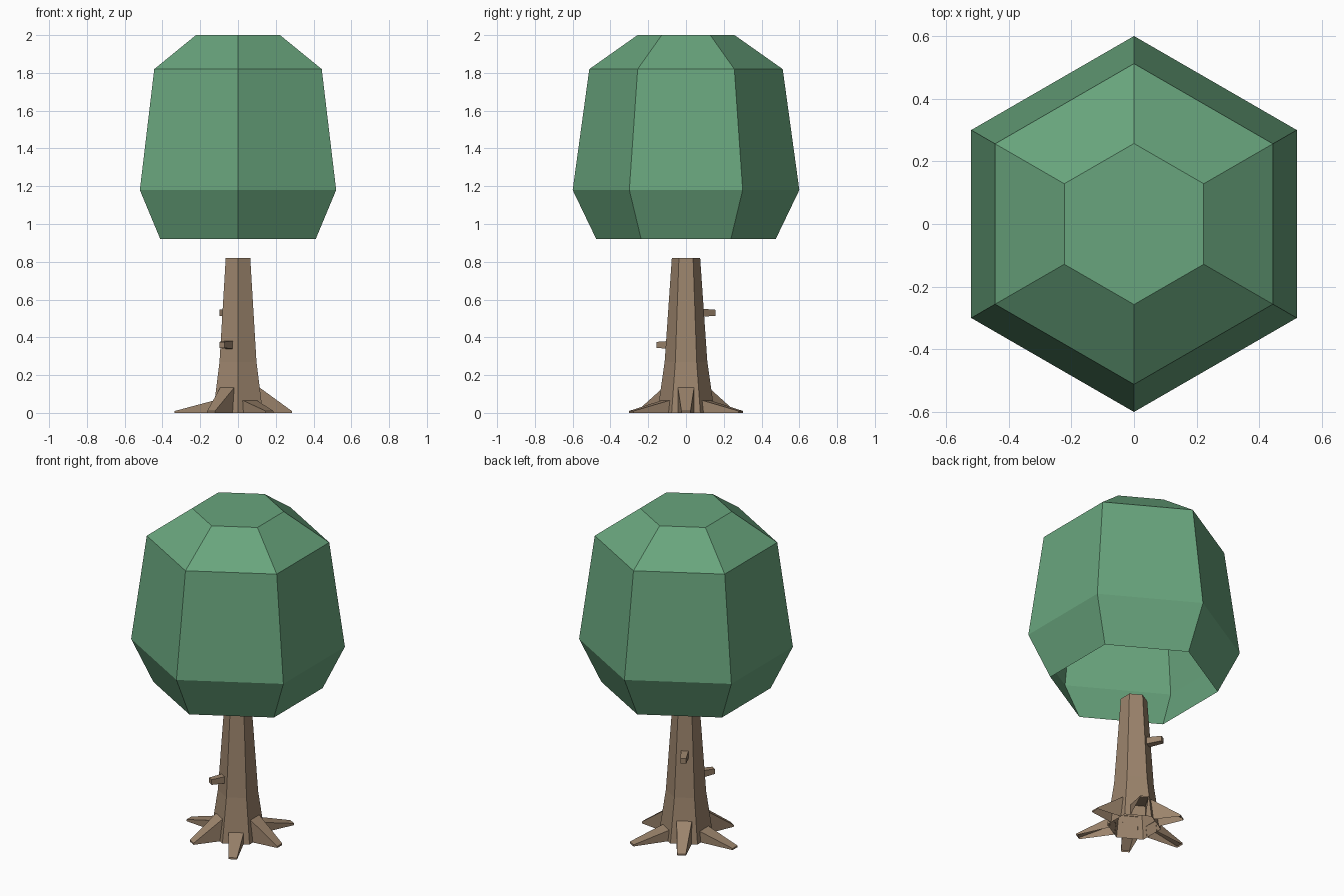
import bpy, bmesh
from math import radians, sin, cos
from mathutils import Matrix, Vector

if "Cube" in bpy.data.objects:
    bpy.data.objects.remove(bpy.data.objects["Cube"], do_unlink=True)


def make_material(name, rgb):
    mat = bpy.data.materials.new(name)
    mat.use_nodes = True
    colour = (*rgb, 1.0)
    mat.diffuse_color = colour
    mat.node_tree.nodes["Principled BSDF"].inputs["Base Color"].default_value = colour
    return mat


leaf_green = make_material("leaf green", (0.14, 0.375, 0.205))
bark_brown = make_material("bark brown", (0.33, 0.23, 0.15))


def finish(bm, name, mat):
    mesh = bpy.data.meshes.new(name)
    bm.to_mesh(mesh)
    bm.free()
    mesh.materials.append(mat)
    obj = bpy.data.objects.new(name, mesh)
    bpy.context.collection.objects.link(obj)
    return obj


def bridge(bm, lower, upper):
    """Join two closed rings of vertices with quads."""
    n = len(lower)
    for i in range(n):
        j = (i + 1) % n
        bm.faces.new((lower[i], lower[j], upper[j], upper[i]))


def hex_shell(name, profile, mat):
    """Six-sided shell from (radius, height) pairs, open below, capped on top."""
    bm = bmesh.new()
    rings = []
    for radius, z in profile:
        angles = [radians(30 + 60 * k) for k in range(6)]
        rings.append([bm.verts.new((radius * cos(a), radius * sin(a), z)) for a in angles])
    for lower, upper in zip(rings, rings[1:]):
        bridge(bm, lower, upper)
    bm.faces.new(rings[-1])
    return finish(bm, name, mat)


def root(name, angle, start, height, reach):
    """Hollow wedge sloping from the trunk wall down to the ground."""
    bm = bmesh.new()
    wide, narrow, lip = 0.043, 0.024, 0.01
    sections = []
    for sign in (-1, 1):
        points = [(start, sign * wide, height), (reach, sign * narrow, lip),
                  (reach, sign * narrow, 0), (0.13, sign * wide, 0)]
        sections.append([bm.verts.new(p) for p in points])
    right, left = sections
    bm.faces.new((right[0], right[1], left[1], left[0]))
    bm.faces.new((right[1], right[2], left[2], left[1]))
    bm.faces.new((right[3], right[2], right[1], right[0]))
    bm.faces.new((left[0], left[1], left[2], left[3]))
    bm.transform(Matrix.Rotation(radians(angle), 4, "Z"))
    return finish(bm, name, bark_brown)


def branch_stub(name, angle, z):
    """Short tapered square peg pointing out of the trunk."""
    bm = bmesh.new()
    rings = []
    for x, half in ((0.07, 0.022), (0.17, 0.016)):
        corners = ((-1, -1), (1, -1), (1, 1), (-1, 1))
        rings.append([bm.verts.new((x, half * u, z + half * v)) for u, v in corners])
    bridge(bm, *rings)
    bm.faces.new(rings[1])
    bm.transform(Matrix.Rotation(radians(angle), 4, "Z"))
    return finish(bm, name, bark_brown)


# Leafy crown and trunk
hex_shell("canopy", [(0.475, 0.92), (0.6, 1.18), (0.512, 1.82), (0.257, 2.0)], leaf_green)
hex_shell("trunk", [(0.152, 0), (0.113, 0.27), (0.075, 0.82)], bark_brown)

# Roots alternate between tall short ones and low long ones
for k in range(6):
    if k % 2 == 0:
        root(f"tall_root_{k // 2 + 1}", 60 * k, 0.113, 0.135, 0.285)
    else:
        root(f"low_root_{k // 2 + 1}", 60 * k, 0.122, 0.067, 0.335)

# Broken branches on the trunk
branch_stub("front_branch_stub", 240, 0.36)
branch_stub("back_branch_stub", 120, 0.53)
